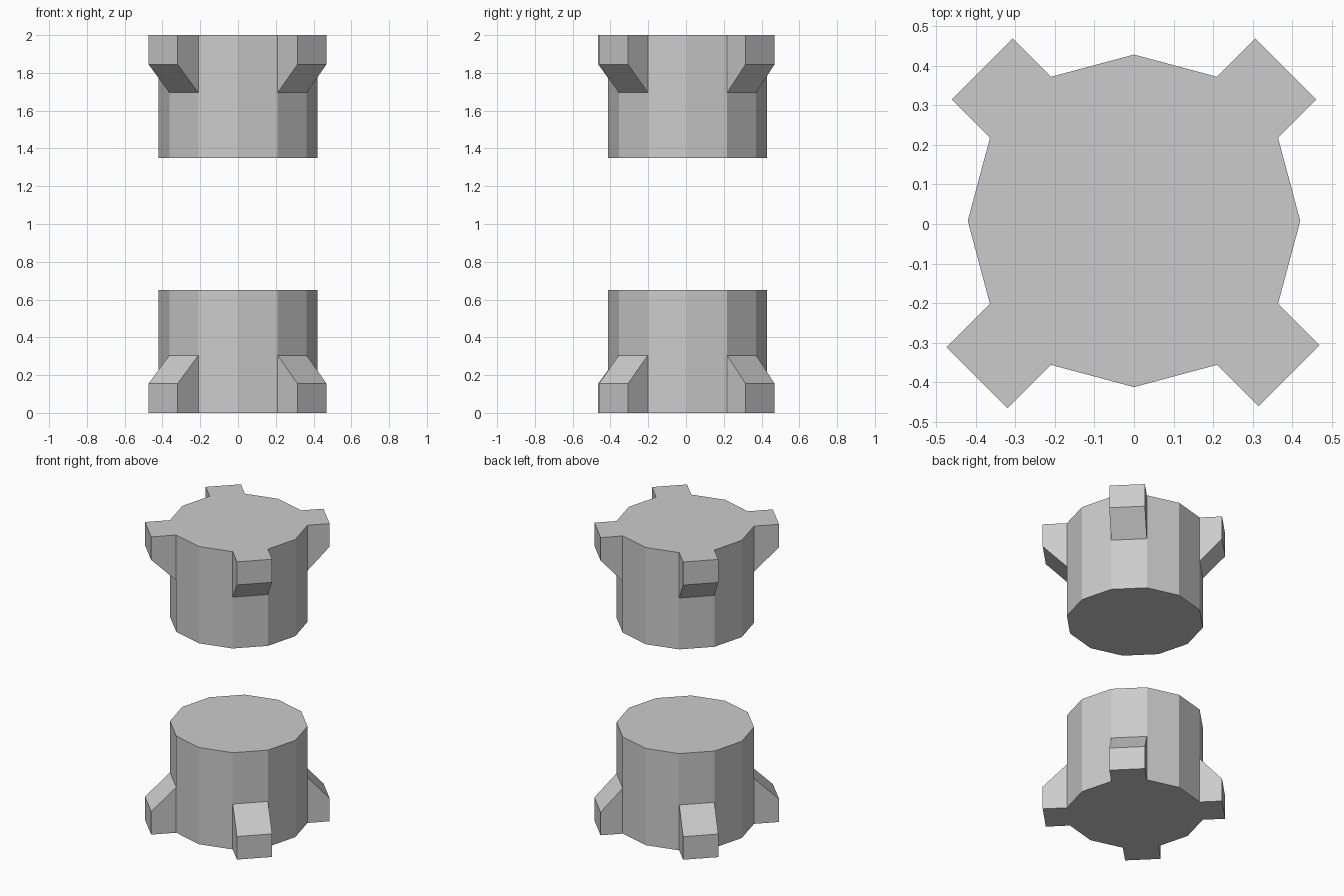
import bpy, bmesh
from math import cos, sin, radians
from mathutils import Vector

if "Cube" in bpy.data.objects:
    bpy.data.objects.remove(bpy.data.objects["Cube"])

SIDES, RADIUS, HEIGHT = 12, 0.42, 0.65
LUG_TOP, LUG_SHOULDER = 0.305, 0.155
CENTRE_Y = 0.008
# diagonal side index -> how far its lug sticks out
LUGS = {1: 0.137, 4: 0.137, 7: 0.155, 10: 0.148}


def make_hub(name, flipped):
    bm = bmesh.new()

    # Twelve-sided drum, with a ring at the lug height
    rings = [[bm.verts.new((RADIUS * cos(radians(30 * i)),
                            RADIUS * sin(radians(30 * i)) + CENTRE_Y, z))
              for i in range(SIDES)] for z in (0, LUG_TOP, HEIGHT)]
    bm.faces.new(rings[0][::-1])
    bm.faces.new(rings[2])
    lug_faces = {}
    for low, high in zip(rings, rings[1:]):
        for i in range(SIDES):
            j = (i + 1) % SIDES
            face = bm.faces.new((low[i], low[j], high[j], high[i]))
            if low is rings[0] and i in LUGS:
                lug_faces[i] = face

    # Lugs pulled out of the diagonal sides, with sloping shoulders
    for i, face in lug_faces.items():
        tip = bmesh.ops.extrude_discrete_faces(bm, faces=[face])["faces"][0]
        angle = radians(30 * i + 15)
        out = Vector((cos(angle), sin(angle), 0)) * LUGS[i]
        for v in tip.verts:
            v.co += out
            if v.co.z > LUG_SHOULDER:
                v.co.z = LUG_SHOULDER

    # The upper hub is the lower one turned over
    if flipped:
        for v in bm.verts:
            v.co.z = 2 - v.co.z
    bmesh.ops.recalc_face_normals(bm, faces=bm.faces[:])

    mesh = bpy.data.meshes.new(name)
    bm.to_mesh(mesh)
    bm.free()
    obj = bpy.data.objects.new(name, mesh)
    bpy.context.collection.objects.link(obj)


make_hub("lower_hub", False)
make_hub("upper_hub", True)
